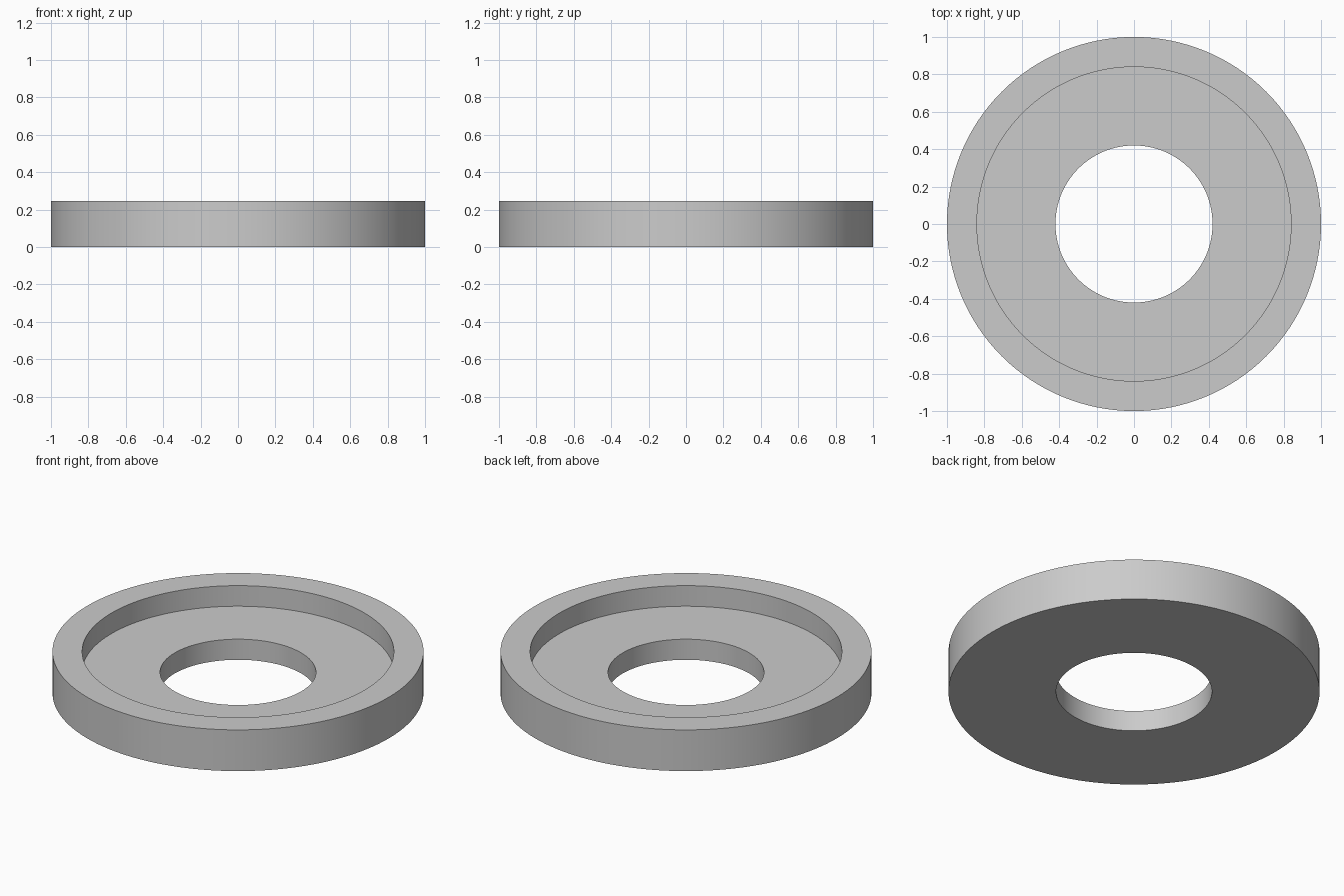
import bpy, bmesh, math

cube = bpy.data.objects.get("Cube")
if cube:
    bpy.data.objects.remove(cube, do_unlink=True)

OUTER, RECESS, HOLE = 1.0, 0.84, 0.42
HEIGHT = 0.245
FLOOR = HEIGHT / 2
SEGMENTS = 128

# Plain grey material
grey = bpy.data.materials.new("plain grey")
grey.use_nodes = True
colour = (0.6, 0.6, 0.6, 1)
grey.diffuse_color = colour
grey.node_tree.nodes["Principled BSDF"].inputs["Base Color"].default_value = colour

# Closed cross-section of the ring: hole wall, recess floor, raised rim, outer wall
profile = [(HOLE, 0), (OUTER, 0), (OUTER, HEIGHT),
           (RECESS, HEIGHT), (RECESS, FLOOR), (HOLE, FLOOR)]

# Revolve the section around z
bm = bmesh.new()
verts = [bm.verts.new((r, 0, z)) for r, z in profile]
edges = [bm.edges.new((a, b)) for a, b in zip(verts, verts[1:] + verts[:1])]
bmesh.ops.spin(bm, geom=verts + edges, axis=(0, 0, 1), cent=(0, 0, 0),
               angle=math.tau, steps=SEGMENTS, use_merge=True)
bmesh.ops.remove_doubles(bm, verts=bm.verts, dist=0.0001)
bmesh.ops.recalc_face_normals(bm, faces=bm.faces)

mesh = bpy.data.meshes.new("recessed_ring")
bm.to_mesh(mesh)
bm.free()
mesh.materials.append(grey)
ring = bpy.data.objects.new("recessed_ring", mesh)
bpy.context.collection.objects.link(ring)

# Smooth curved walls, sharp rims
bpy.ops.object.select_all(action='DESELECT')
ring.select_set(True)
bpy.context.view_layer.objects.active = ring
bpy.ops.object.shade_smooth_by_angle(angle=math.radians(30))
